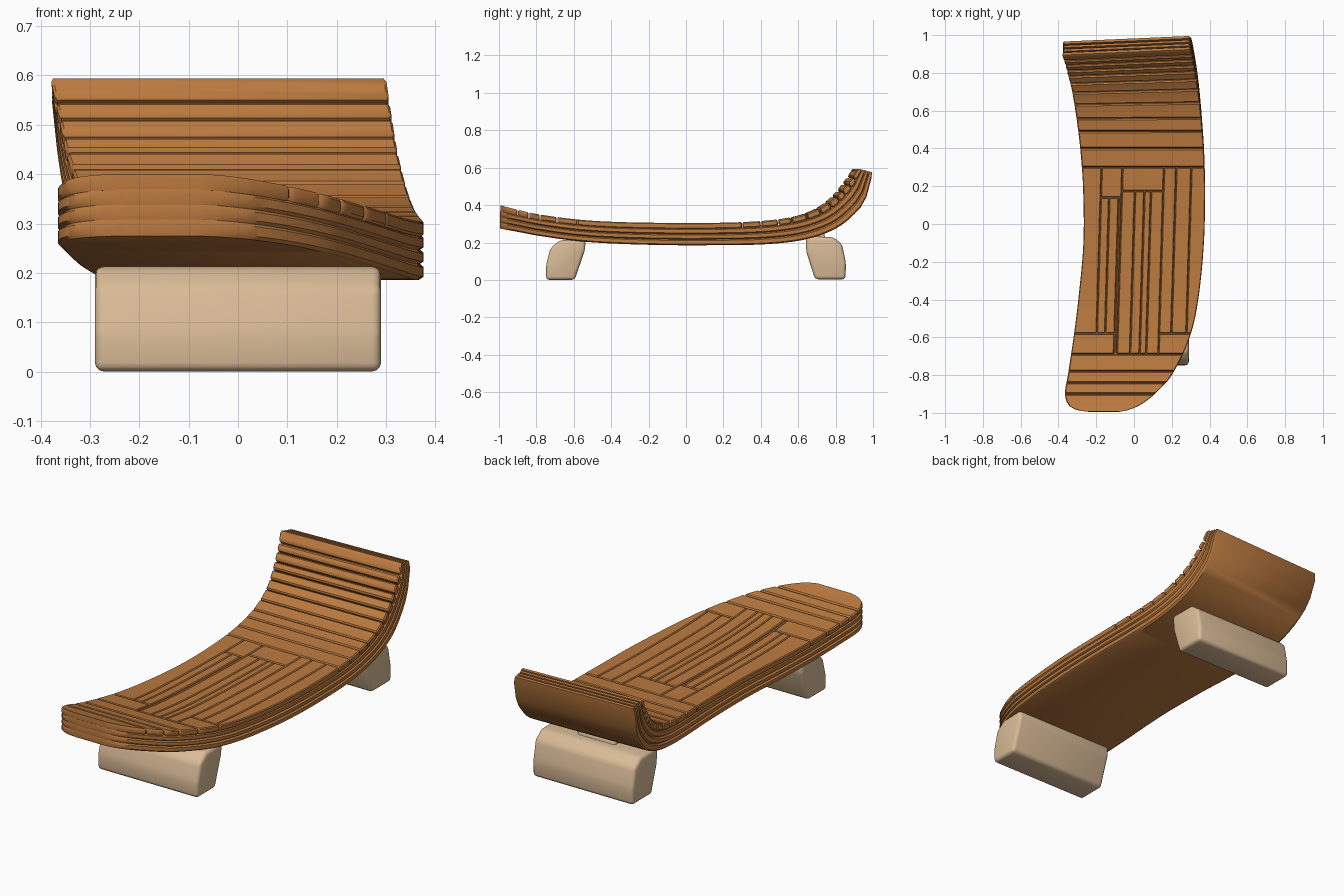
import bpy, bmesh, math

if "Cube" in bpy.data.objects:
    bpy.data.objects.remove(bpy.data.objects["Cube"])

# ---------- materials ----------
def mat(name, rgb):
    m = bpy.data.materials.new(name)
    m.diffuse_color = (*rgb, 1)
    m.use_nodes = True
    m.node_tree.nodes["Principled BSDF"].inputs["Base Color"].default_value = m.diffuse_color
    return m
WOOD = mat("orange_brown_wood", (0.50, 0.195, 0.05))
TAN = mat("pale_tan", (0.70, 0.50, 0.31))

def finish(bm, name, material, angle=35):
    bmesh.ops.recalc_face_normals(bm, faces=bm.faces)
    me = bpy.data.meshes.new(name)
    bm.to_mesh(me)
    bm.free()
    ob = bpy.data.objects.new(name, me)
    bpy.context.collection.objects.link(ob)
    me.materials.append(material)
    bpy.ops.object.select_all(action='DESELECT')
    ob.select_set(True)
    bpy.context.view_layer.objects.active = ob
    bpy.ops.object.shade_smooth_by_angle(angle=math.radians(angle))
    return ob

# ---------- deck shape: top y, top z, bottom y, bottom z, left x, right x ----------
ROWS = [
    (-.995, .400, -.995, .275, -.24, -.08),
    (-.985, .398, -.985, .273, -.30, -.03),
    (-.96, .390, -.96, .268, -.345, .03),
    (-.90, .375, -.90, .257, -.365, .11),
    (-.80, .353, -.80, .238, -.35, .20),
    (-.60, .325, -.60, .210, -.32, .295),
    (-.40, .311, -.40, .195, -.295, .34),
    (-.10, .305, -.10, .186, -.268, .37),
    (.20, .306, .20, .186, -.27, .376),
    (.40, .315, .41, .190, -.285, .37),
    (.55, .333, .58, .206, -.303, .358),
    (.65, .360, .70, .235, -.318, .347),
    (.73, .400, .80, .280, -.332, .335),
    (.80, .457, .88, .345, -.35, .322),
    (.86, .530, .945, .430, -.365, .31),
    (.905, .595, .985, .575, -.38, .30),
]
U0, U1 = ROWS[0][0], ROWS[-1][0]

def slope(i, k):
    a, b = ROWS[max(i - 1, 0)], ROWS[min(i + 1, len(ROWS) - 1)]
    return (b[k] - a[k]) / (b[0] - a[0])

def deck(u):
    """Smooth interpolation of the deck rows."""
    u = min(max(u, U0), U1)
    i = 0
    while i < len(ROWS) - 2 and u > ROWS[i + 1][0]:
        i += 1
    a, b = ROWS[i], ROWS[i + 1]
    h = b[0] - a[0]
    t = (u - a[0]) / h
    f = lambda k: ((2*t**3 - 3*t*t + 1) * a[k] + (t**3 - 2*t*t + t) * h * slope(i, k)
                   + (3*t*t - 2*t**3) * b[k] + (t**3 - t*t) * h * slope(i + 1, k))
    return [u] + [f(k) for k in range(1, 6)]

def point(row, x, t):
    yt, zt, yb, zb = row[:4]
    w = min(max((yt - .45) / .45, 0), 1)
    y = yb + (yt - yb) * t + .044 * (x + .04) * w * w * (3 - 2 * w)
    return (x, y, zb + (zt - zb) * t)

def slab(bm, u0, u1, xa, xb, t0, t1, c=.008, ct=.06, tilt=0, inset=0):
    """Chamfered strip of the deck, clipped by the outline."""
    n = max(3, int((u1 - u0) / .03))
    us = [u0 + c + (u1 - u0 - 2 * c) * i / n for i in range(n + 1)]
    if u0 < -.98:                       # finer steps round the nose
        us = [u0 + c * i / 3 for i in (.4, 1, 2)] + us
        us += [-.978 + .012 * i for i in range(9) if -.978 + .012 * i < u1 - 2 * c]
        us = sorted(us)
    us = [u0] + us + [u1]
    rings = []
    for i, u in enumerate(us):
        row = deck(u)
        end = i in (0, len(us) - 1)
        e, et = (c, ct) if end else (0, 0)
        l = max(xa + tilt * u, row[4] + inset) + e
        r = min(xb + tilt * u, row[5] - inset) - e
        if r - l < 3 * c:
            continue
        b, t = t0 + et, t1 - et
        k = 0.004 if end else c
        kt = 0.01 if end else ct
        prof = [(l + k, b), (r - k, b), (r, b + kt), (r, t - kt),
                (r - k, t), (l + k, t), (l, t - kt), (l, b + kt)]
        rings.append([bm.verts.new(point(row, x, tt)) for x, tt in prof])
    if len(rings) < 2:
        return
    for p, q in zip(rings, rings[1:]):
        for j in range(8):
            bm.faces.new((p[j], p[(j + 1) % 8], q[(j + 1) % 8], q[j]))
    bm.faces.new(rings[0])
    bm.faces.new(rings[-1][::-1])

# stacked plies below the planks
for name, t0, t1 in (("bottom_ply", 0, .27), ("lower_ply", .26, .51), ("upper_ply", .50, .76)):
    bm = bmesh.new()
    slab(bm, U0, U1, -1, 1, t0, t1, c=.01, ct=.055)
    finish(bm, name, WOOD)

# top planks: cross planks at tail and nose
bm = bmesh.new()
TAIL = [.3, .40, .49, .558, .635, .70, .75, .79, .82, .85, .875, U1]
NOSE = [U0, -.90, -.84, -.78, -.69]
for edges in (TAIL, NOSE):
    for a, b in zip(edges, edges[1:]):
        slab(bm, a + .002, b - .002 if b < U1 else b, -1, 1, .74, 1, c=.005, ct=.05)
finish(bm, "cross_planks", WOOD)

# top planks: lengthwise strips and short blocks
STRIPS = [
    (-.58, .3, -1, -.18), (-.58, .14, -.18, -.135), (-.58, .14, -.135, -.085),
    (.14, .3, -.18, -.07), (-.69, .3, -.085, -.07),
    (-.69, .175, -.07, 0.0), (-.69, .175, 0.0, .05), (-.69, .175, .05, .085),
    (-.69, .175, .085, .15), (.175, .3, -.07, .15),
    (-.58, .3, .15, .215), (-.58, .3, .215, .295), (-.58, .3, .295, 1),
    (-.69, -.58, -1, -.085), (-.69, -.58, .15, 1),
]
bm = bmesh.new()
for a, b, xa, xb in STRIPS:
    slab(bm, a + .002, b - .002, xa + .001, xb - .001, .74, 1, c=.004, ct=.04, tilt=.03)
finish(bm, "long_planks", WOOD)

# ---------- rollers: side profile extruded across x ----------
def prism(name, prof, half, bevel, material=TAN):
    bm = bmesh.new()
    vs = [[bm.verts.new((s * half, y, z)) for y, z in prof] for s in (-1, 1)]
    n = len(prof)
    for j in range(n):
        bm.faces.new((vs[0][j], vs[0][(j + 1) % n], vs[1][(j + 1) % n], vs[1][j]))
    bm.faces.new(vs[0])
    bm.faces.new(vs[1][::-1])
    bmesh.ops.bevel(bm, geom=bm.edges[:], offset=bevel, segments=3, affect='EDGES',
                    profile=.5, clamp_overlap=True)
    return finish(bm, name, material, 50)

prism("front_roller", [(-.748, .0), (-.748, .08), (-.725, .17), (-.675, .212),
                       (-.537, .215), (-.54, .16), (-.595, .0)], .29, .018)
prism("rear_roller", [(.853, .003), (.855, .09), (.835, .19), (.785, .23),
                      (.64, .232), (.643, .15), (.69, .003)], .29, .018)

# hanger between rear roller and deck
prism("rear_hanger", [(.64, .20), (.75, .20), (.735, .265), (.65, .24)], .11, .012)
